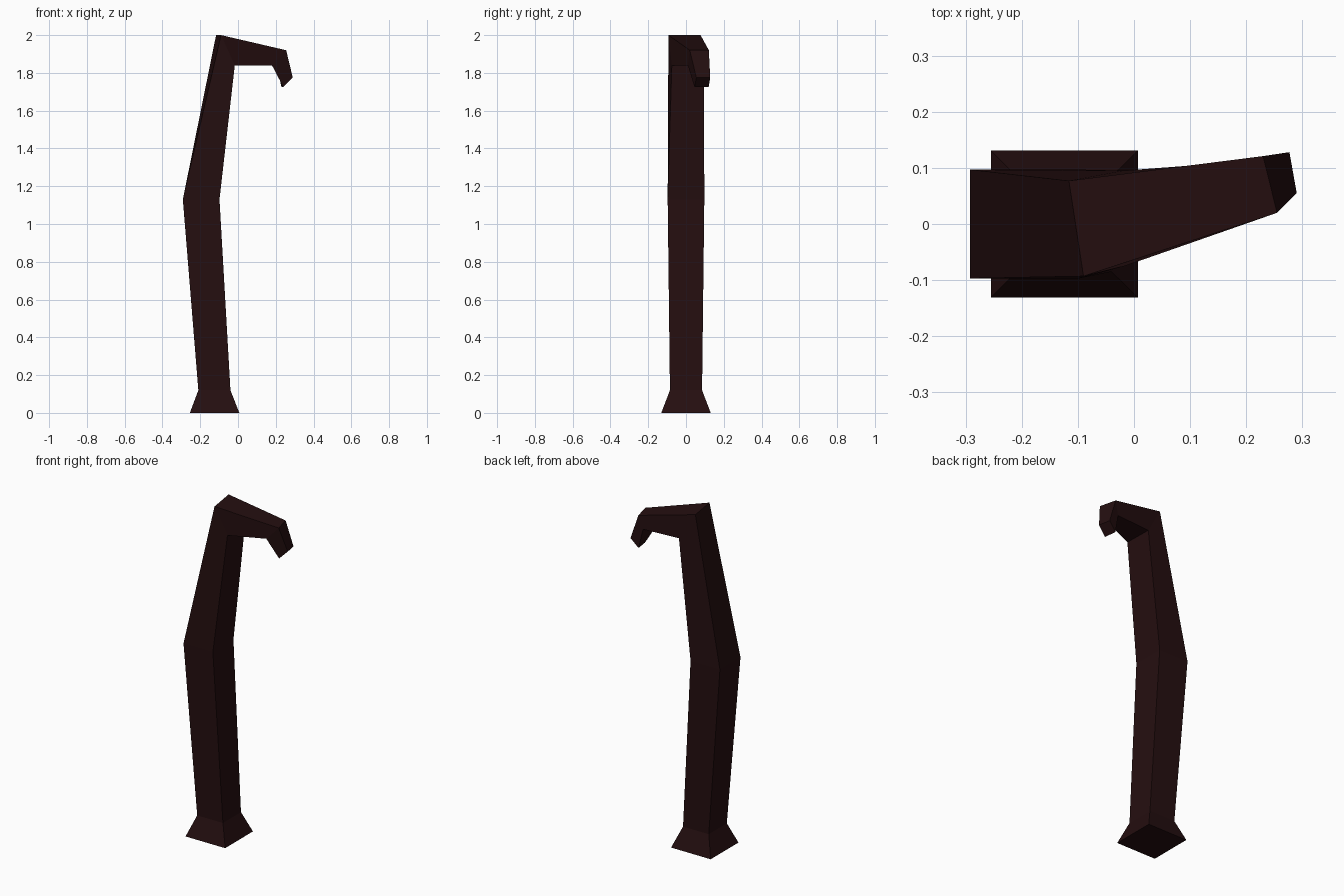
import bpy
import bmesh
from mathutils import Vector

default_cube = bpy.data.objects.get("Cube")
if default_cube:
    bpy.data.objects.remove(default_cube, do_unlink=True)


def make_material(name, color):
    material = bpy.data.materials.new(name)
    material.use_nodes = True
    material.diffuse_color = color
    shader = material.node_tree.nodes["Principled BSDF"]
    shader.inputs["Base Color"].default_value = color
    shader.inputs["Roughness"].default_value = 0.8
    return material


def square_ring(center_x, half_width, z):
    """Level square section: outer front, outer back, inner back, inner front."""
    outer, inner = center_x - half_width, center_x + half_width
    return [Vector((outer, -half_width, z)), Vector((outer, half_width, z)),
            Vector((inner, half_width, z)), Vector((inner, -half_width, z))]


def bent_ring(top_z, bottom_z, top_front, top_back, bottom_back, bottom_front):
    """Tilted section with a level upper edge and a level lower edge."""
    return [Vector((*top_front, top_z)), Vector((*top_back, top_z)),
            Vector((*bottom_back, bottom_z)), Vector((*bottom_front, bottom_z))]


def loft(name, rings, material):
    """Skin four-sided sections into one closed, flat-shaded tube."""
    bm = bmesh.new()
    loops = [[bm.verts.new(point) for point in ring] for ring in rings]
    for lower, upper in zip(loops, loops[1:]):
        for i in range(len(lower)):
            j = (i + 1) % len(lower)
            bm.faces.new((lower[i], lower[j], upper[j], upper[i]))
    bm.faces.new(loops[0])
    bm.faces.new(loops[-1])
    bmesh.ops.recalc_face_normals(bm, faces=bm.faces)
    mesh = bpy.data.meshes.new(name)
    bm.to_mesh(mesh)
    bm.free()
    mesh.materials.append(material)
    post = bpy.data.objects.new(name, mesh)
    bpy.context.collection.objects.link(post)
    return post


dark_maroon = make_material("dark maroon", (0.018, 0.0045, 0.005, 1))

# Flared foot and the slightly bowed shaft
foot = square_ring(-0.124, 0.131, 0)
ankle = square_ring(-0.125, 0.085, 0.12)
bow = square_ring(-0.195, 0.097, 1.13)

# Elbow, tapering arm end and drooping hook tip
elbow = bent_ring(2, 1.84, (-0.09, -0.093), (-0.116, 0.077),
                  (-0.02, 0.095), (-0.017, -0.075))
arm_end = bent_ring(1.92, 1.84, (0.255, 0.02), (0.23, 0.121),
                    (0.205, 0.112), (0.18, 0.01))
hook_tip = bent_ring(1.775, 1.725, (0.29, 0.055), (0.277, 0.128),
                     (0.23, 0.12), (0.24, 0.045))

loft("hooked_post", [foot, ankle, bow, elbow, arm_end, hook_tip], dark_maroon)
